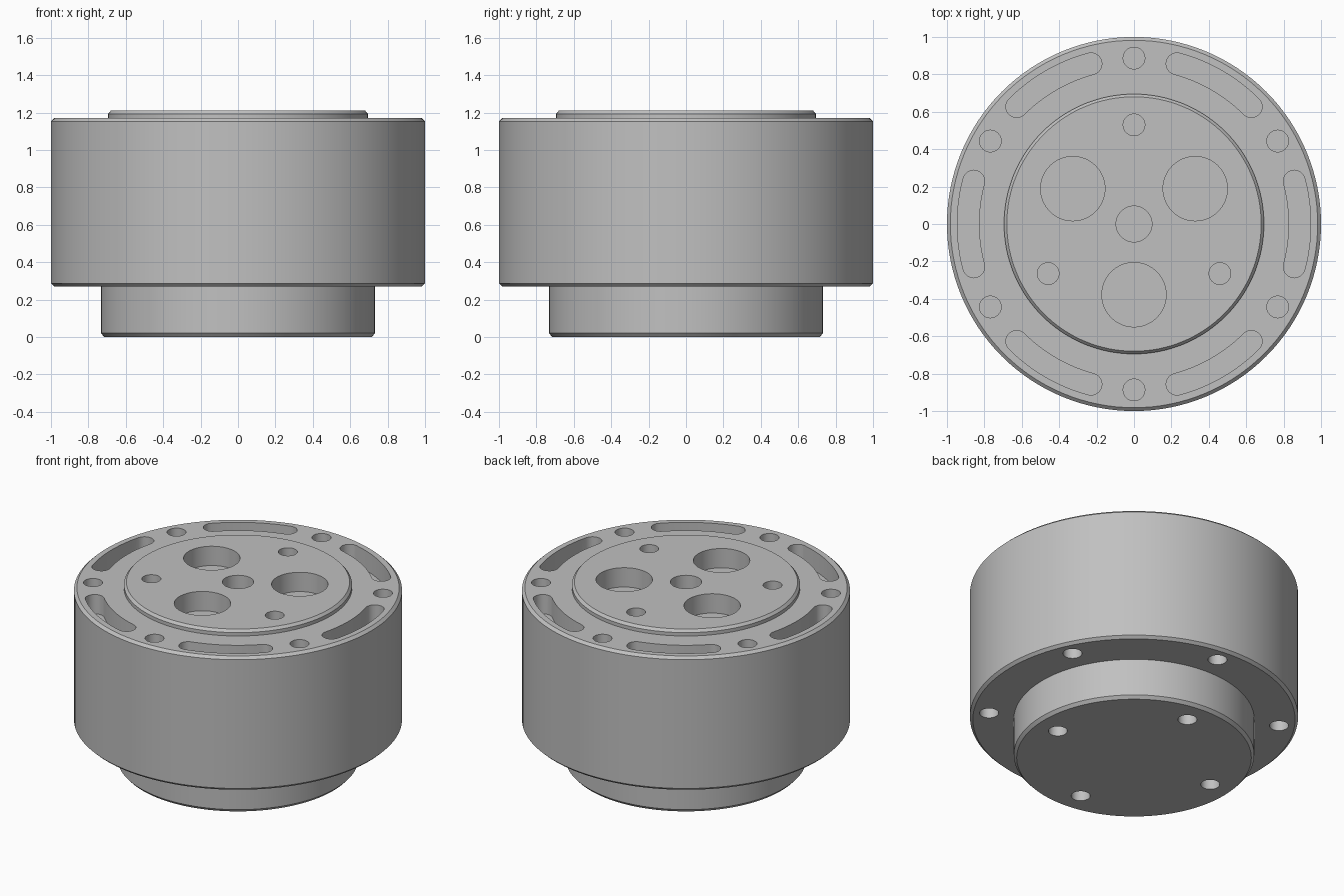
import bpy, bmesh
from math import cos, sin, pi, radians
from mathutils import Vector

cube = bpy.data.objects.get("Cube")
if cube:
    bpy.data.objects.remove(cube, do_unlink=True)

grey = bpy.data.materials.new("machined grey")
grey.use_nodes = True
colour = (0.53, 0.53, 0.53, 1)
grey.diffuse_color = colour
grey.node_tree.nodes["Principled BSDF"].inputs["Base Color"].default_value = colour

SEGMENTS = 128
TOP, SHOULDER, UNDERSIDE = 1.21, 1.17, 0.27
BOLT_CIRCLE = 0.887
HOLE = 0.058
DEPTH = 0.13
TWIST = -5


def make_object(name, bm):
    bmesh.ops.recalc_face_normals(bm, faces=bm.faces)
    mesh = bpy.data.meshes.new(name)
    bm.to_mesh(mesh)
    bm.free()
    mesh.materials.append(grey)
    obj = bpy.data.objects.new(name, mesh)
    bpy.context.collection.objects.link(obj)
    return obj


def polar(radius, degrees):
    a = radians(degrees)
    return Vector((radius * cos(a), radius * sin(a), 0))


def prism(bm, outline, low, high):
    """Closed straight-sided solid above a flat outline."""
    base = bm.faces.new([bm.verts.new((p.x, p.y, low)) for p in outline])
    extruded = bmesh.ops.extrude_face_region(bm, geom=[base], use_keep_orig=True)
    moved = [v for v in extruded["geom"] if isinstance(v, bmesh.types.BMVert)]
    bmesh.ops.translate(bm, verts=moved, vec=(0, 0, high - low))


def hole(bm, centre, radius, low, high, sides=40):
    prism(bm, [centre + polar(radius, 360 * i / sides) for i in range(sides)], low, high)


def slot(bm, middle, low, high, half_angle=15, steps=12):
    """Curved slot following the bolt circle, with round ends."""
    start, end = middle - half_angle, middle + half_angle
    span = [start + (end - start) * i / steps for i in range(steps + 1)]
    outline = [polar(BOLT_CIRCLE + HOLE, a) for a in span]
    outline += [polar(BOLT_CIRCLE, end) + polar(HOLE, end + 180 * i / steps)
                for i in range(1, steps)]
    outline += [polar(BOLT_CIRCLE - HOLE, a) for a in reversed(span)]
    outline += [polar(BOLT_CIRCLE, start) + polar(HOLE, start + 180 + 180 * i / steps)
                for i in range(1, steps)]
    prism(bm, outline, low, high)


# Turned housing: base spigot, wide drum and raised top disc, all chamfered
profile = [(0.715, 0), (0.733, 0.02), (0.733, UNDERSIDE),
           (0.982, UNDERSIDE), (1, 0.287), (1, 1.153), (0.982, SHOULDER),
           (0.695, SHOULDER), (0.695, 1.193), (0.68, TOP)]
bm = bmesh.new()
rings = [[bm.verts.new(polar(r, 360 * i / SEGMENTS) + Vector((0, 0, z)))
          for i in range(SEGMENTS)] for r, z in profile]
for lower, upper in zip(rings, rings[1:]):
    for i in range(SEGMENTS):
        j = (i + 1) % SEGMENTS
        bm.faces.new((lower[i], lower[j], upper[j], upper[i]))
bm.faces.new(rings[0])
bm.faces.new(rings[-1])
housing = make_object("housing", bm)

cut = bmesh.new()
# Shoulder: bolt holes alternating with curved slots, and bolt holes underneath
for k in range(6):
    hole(cut, polar(BOLT_CIRCLE, 30 + 60 * k), HOLE, SHOULDER - DEPTH, SHOULDER + 0.05)
    slot(cut, 60 * k, SHOULDER - DEPTH, SHOULDER + 0.05)
    hole(cut, polar(BOLT_CIRCLE, 30 + 60 * k + TWIST), HOLE,
         UNDERSIDE - 0.05, UNDERSIDE + DEPTH)
# Top disc: centre bore, three large pockets and three small holes
hole(cut, Vector((0, 0, 0)), 0.096, TOP - DEPTH, TOP + 0.05)
for k in range(3):
    hole(cut, polar(0.378, 30 + 120 * k), 0.172, TOP - DEPTH, TOP + 0.05, 64)
    hole(cut, polar(0.53, 90 + 120 * k), HOLE, TOP - DEPTH, TOP + 0.05)
# Base: four bolt holes
for k in range(4):
    hole(cut, polar(0.567, 90 * k + TWIST), HOLE, -0.05, DEPTH)
cutter = make_object("hole_cutter", cut)
cutter.hide_render = True

# Cut the holes, then drop the cutter
boolean = housing.modifiers.new("holes", 'BOOLEAN')
boolean.operation = 'DIFFERENCE'
boolean.solver = 'EXACT'
boolean.object = cutter
bpy.ops.object.select_all(action='DESELECT')
bpy.context.view_layer.objects.active = housing
housing.select_set(True)
bpy.ops.object.modifier_apply(modifier=boolean.name)
bpy.data.objects.remove(cutter, do_unlink=True)
bpy.ops.object.shade_smooth_by_angle(angle=radians(30))
